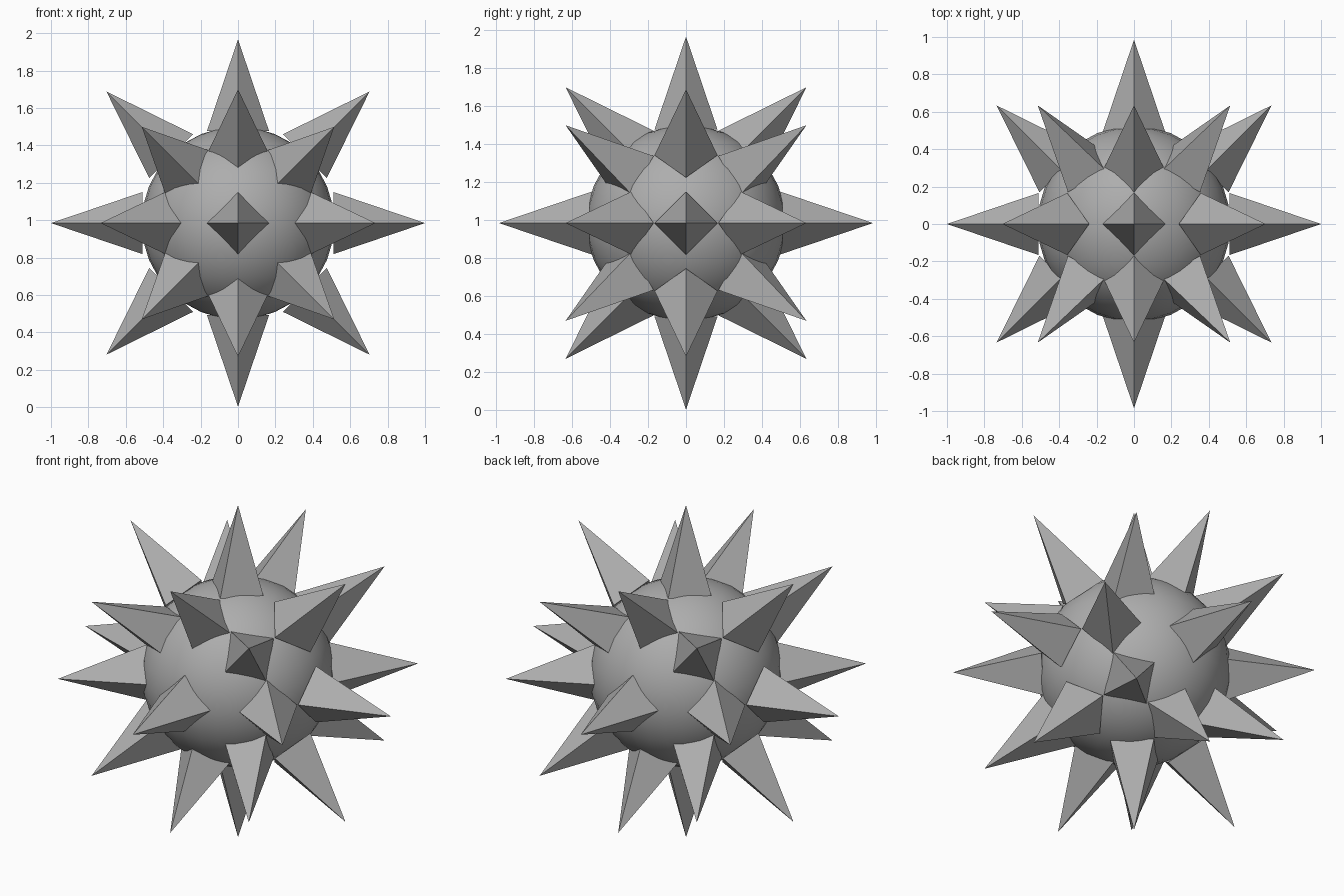
import bpy, bmesh, math
from mathutils import Vector

if "Cube" in bpy.data.objects:
    bpy.data.objects.remove(bpy.data.objects["Cube"])

CENTRE = Vector((0, 0, 0.985))
HEIGHT, HALF = 0.49, 0.166   # spike height and half diagonal of its square base
S = math.sqrt(0.5)

# Dark grey for every part
grey = bpy.data.materials.new("dark_grey")
grey.diffuse_color = (0.42, 0.42, 0.42, 1)
grey.use_nodes = True
grey.node_tree.nodes["Principled BSDF"].inputs["Base Color"].default_value = grey.diffuse_color


def spike(name, tip, direction):
    """Square pyramid ending at tip, pointing along direction."""
    d = Vector(direction).normalized()
    tip = Vector(tip)
    u = d.cross(Vector((0, 1, 0)))
    u = u.normalized() if u.length > 1e-4 else Vector((1, 0, 0))
    v = d.cross(u)
    base = tip - d * HEIGHT
    bm = bmesh.new()
    apex = bm.verts.new(tip)
    ring = [bm.verts.new(base + k * HALF) for k in (u, v, -u, -v)]
    for i in range(4):
        bm.faces.new((ring[i], ring[(i + 1) % 4], apex))
    bm.faces.new(ring[::-1])
    bmesh.ops.recalc_face_normals(bm, faces=bm.faces)
    mesh = bpy.data.meshes.new(name)
    bm.to_mesh(mesh)
    bm.free()
    mesh.materials.append(grey)
    ob = bpy.data.objects.new(name, mesh)
    ob.location = CENTRE
    bpy.context.collection.objects.link(ob)


# Round core
bpy.ops.mesh.primitive_uv_sphere_add(segments=32, ring_count=16, radius=0.515,
                                     location=CENTRE)
core = bpy.context.object
core.name = "core_ball"
core.scale.y = 1.02
core.data.materials.append(grey)
bpy.ops.object.shade_smooth()

# Front and back spikes
for s in (-1, 1):
    spike("axis_spike", (0, s * 0.985, 0), (0, s, 0))

# Upright ring of eight, plus a ring of eight tilted to the front and to the back
for i in range(8):
    a = i * math.pi / 4
    c, n = math.cos(a), math.sin(a)
    reach = 1.0 if i % 4 == 0 else 0.982 if i % 2 == 0 else 0.995
    spike("middle_spike", (reach * c, 0, reach * n), (c, 0, n))
    reach = 0.735 if i % 4 == 0 else 0.715 if i % 2 == 0 else 0.728
    for s in (-1, 1):
        spike("tilted_spike", (reach * c, s * 0.634, reach * n),
              (c * S, s * S, n * S))
